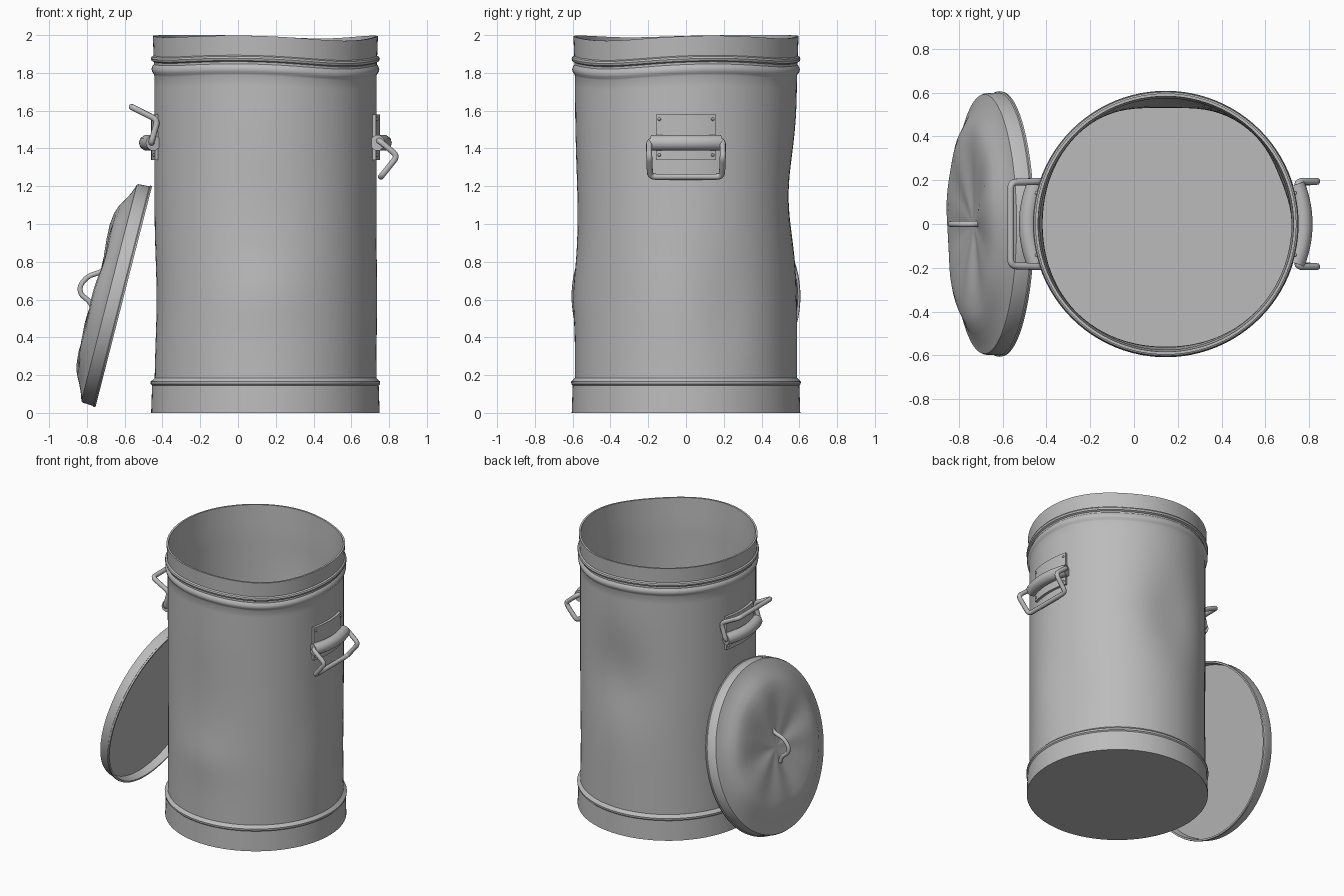
import bpy, bmesh, math
from mathutils import Vector, Matrix

if "Cube" in bpy.data.objects:
    bpy.data.objects.remove(bpy.data.objects["Cube"])

STEEL = bpy.data.materials.new("galvanised grey")
STEEL.diffuse_color = (0.5, 0.5, 0.5, 1)
STEEL.use_nodes = True
STEEL.node_tree.nodes["Principled BSDF"].inputs["Base Color"].default_value = STEEL.diffuse_color
CX = 0.145          # axis of the can


def finish(ob, angle=35):
    me = ob.data
    me.materials.clear()
    me.materials.append(STEEL)
    me.shade_smooth()
    me.set_sharp_from_angle(angle=math.radians(angle))
    return ob


def mesh_object(name, bm, matrix=Matrix()):
    bmesh.ops.remove_doubles(bm, verts=bm.verts, dist=1e-5)
    bmesh.ops.recalc_face_normals(bm, faces=bm.faces)
    me = bpy.data.meshes.new(name)
    bm.to_mesh(me)
    bm.free()
    ob = bpy.data.objects.new(name, me)
    bpy.context.collection.objects.link(ob)
    ob.matrix_world = matrix
    return finish(ob)


def lathe(name, profile, deform, matrix, seg=96):
    """Spin (r, z) points round z; deform(r, angle, z) returns a new (r, z)."""
    bm = bmesh.new()
    rings = []
    for r, z in profile:
        ring = []
        for i in range(seg):
            a = 2 * math.pi * i / seg
            r2, z2 = deform(r, a, z)
            ring.append(bm.verts.new((r2 * math.cos(a), r2 * math.sin(a), z2)))
        rings.append(ring)
    for p, q in zip(rings, rings[1:]):
        for i in range(seg):
            j = (i + 1) % seg
            bm.faces.new((p[i], p[j], q[j], q[i]))
    bmesh.ops.dissolve_degenerate(bm, dist=1e-6, edges=bm.edges)
    return mesh_object(name, bm, matrix)


def tube(name, pts, radius, bend=0.03, matrix=Matrix()):
    """Round rod along a path with rounded corners."""
    pts = [Vector(p) for p in pts]
    path = [pts[0]]
    for a, b, c in zip(pts, pts[1:], pts[2:]):
        s = b + (a - b).normalized() * min(bend, (a - b).length * 0.45)
        e = b + (c - b).normalized() * min(bend, (c - b).length * 0.45)
        for k in range(6):
            t = k / 5
            path.append(s * (1 - t) ** 2 + b * 2 * t * (1 - t) + e * t * t)
    path.append(pts[-1])
    cu = bpy.data.curves.new(name, 'CURVE')
    cu.dimensions = '3D'
    cu.bevel_depth = radius
    cu.bevel_resolution = 3
    cu.use_fill_caps = True
    sp = cu.splines.new('POLY')
    sp.points.add(len(path) - 1)
    for p, v in zip(sp.points, path):
        p.co = (*v, 1)
    ob = bpy.data.objects.new(name, cu)
    bpy.context.collection.objects.link(ob)
    ob.matrix_world = matrix
    bpy.ops.object.select_all(action='DESELECT')
    ob.select_set(True)
    bpy.context.view_layer.objects.active = ob
    bpy.ops.object.convert(target='MESH')
    return finish(bpy.context.view_layer.objects.active, 50)


def bump(a, centre, width):
    d = (a - math.radians(centre) + math.pi) % (2 * math.pi) - math.pi
    return math.exp(-(d / width) ** 2)


# Dents in the can: angle, height, depth, angular width, vertical size
DENTS = [(90, 1.15, -0.045, 0.4, 0.3), (-90, 1.05, -0.014, 0.5, 0.35),
         (-92, 0.62, 0.012, 0.4, 0.16), (180, 0.6, -0.012, 0.5, 0.3),
         (22, 0.5, -0.012, 0.25, 0.3), (-12, 0.6, 0.008, 0.25, 0.25)]


def can_deform(r, a, z):
    if z > 0.17:
        for ang, h, d, w, s in DENTS:
            r += d * bump(a, ang, w) * math.exp(-((z - h) / s) ** 2)
    t = min(max((z - 1.55) / 0.25, 0), 1)
    z -= t * (0.03 * bump(a, -45, 0.6) + 0.018 * bump(a, 60, 0.5) + 0.012 * bump(a, -150, 0.5))
    return max(r, 0), z


# Can: base band, bead, body, two top beads, collar, then the inside wall
N = 28
body = [0.185 + (1.79 - 0.185) * i / N for i in range(N + 1)]
profile = [(0, 0), (0.605, 0), (0.6, 0.145), (0.607, 0.152), (0.608, 0.165), (0.598, 0.175)]
profile += [(0.588, z) for z in body]
profile += [(0.592, 1.8), (0.6, 1.81), (0.603, 1.825), (0.598, 1.84), (0.59, 1.85), (0.59, 1.862),
            (0.602, 1.868), (0.606, 1.88), (0.602, 1.89), (0.592, 1.896), (0.594, 1.95),
            (0.596, 2.0), (0.583, 2.0), (0.578, 1.88)]
profile += [(0.574, z) for z in reversed(body)]
profile += [(0.574, 0.02), (0, 0.02)]
lathe("can_body", profile, can_deform, Matrix.Translation((CX, 0, 0)))


# Mounting plate curved round the can, with corner rivets
def plate(name, side):
    bm = bmesh.new()
    n, half = 10, 0.265
    rows = []
    for r, z in ((0.585, 1.34), (0.606, 1.34), (0.606, 1.58), (0.585, 1.58)):
        row = []
        for i in range(n + 1):
            a = half * (2 * i / n - 1)
            row.append(bm.verts.new((CX + side * r * math.cos(a), r * math.sin(a), z)))
        rows.append(row)
    for k in range(4):
        p, q = rows[k], rows[(k + 1) % 4]
        for i in range(n):
            bm.faces.new((p[i], p[i + 1], q[i + 1], q[i]))
    for i in (0, n):
        bm.faces.new([row[i] for row in rows])
    for a in (-0.235, 0.235):
        for z in (1.365, 1.555):
            pos = (CX + side * 0.606 * math.cos(a), 0.606 * math.sin(a), z)
            bmesh.ops.create_uvsphere(bm, u_segments=8, v_segments=6, radius=0.009,
                                      matrix=Matrix.Translation(pos))
    mesh_object(name, bm)


# Two handles: plate, thick curved grip and swinging wire bail
BAILS = {
    "right": (1, [(0.745, 0.16, 1.44), (0.75, 0.195, 1.44), (0.845, 0.195, 1.36), (0.757, 0.19, 1.25)]),
    "left": (-1, [(-0.455, 0.16, 1.43), (-0.46, 0.195, 1.43), (-0.425, 0.195, 1.55), (-0.563, 0.19, 1.62)]),
}
for label, (side, half) in BAILS.items():
    plate(label + "_handle_plate", side)
    grip = []
    for i in range(13):
        t = i / 6 - 1
        grip.append((CX + side * (0.628 - 0.035 * t * t), 0.18 * t, 1.43))
    tube(label + "_handle_grip", grip, 0.042)
    mirrored = [(x, -y, z) for x, y, z in reversed(half)]
    tube(label + "_handle_bail", half + mirrored, 0.016)

# Lid leaning on the left side of the can
d = Vector((0.248, 0, 0.968)).normalized()
n = Vector((-d.z, 0, d.x))
lean = Matrix(((d.x, 0, n.x, -0.605), (0, 1, 0, 0), (d.z, 0, n.z, 0.615), (0, 0, 0, 1)))


def lid_deform(r, a, z):
    if z > 0.085:
        f = math.sin(math.pi * min(r / 0.55, 1))
        z += f * (0.007 * math.sin(3 * a + 1) + 0.004 * math.sin(7 * a))
    return r, z


lid = [(0, 0.055), (0.585, 0.055), (0.592, 0), (0.604, 0), (0.606, 0.01), (0.6, 0.014),
       (0.597, 0.07), (0.592, 0.08), (0.575, 0.085), (0.54, 0.098), (0.5, 0.118), (0.46, 0.14),
       (0.42, 0.152), (0.36, 0.157), (0.28, 0.153), (0.2, 0.147), (0.1, 0.138), (0, 0.134)]
lathe("lid", lid, lid_deform, lean)

# Bent wire handle on the lid
tube("lid_handle", [(0.125, 0, 0.135), (0.095, 0, 0.15), (0.06, 0, 0.21), (0, 0, 0.24),
                    (-0.045, 0, 0.225), (-0.07, 0, 0.165), (-0.11, 0, 0.138)], 0.014, 0.03, lean)
